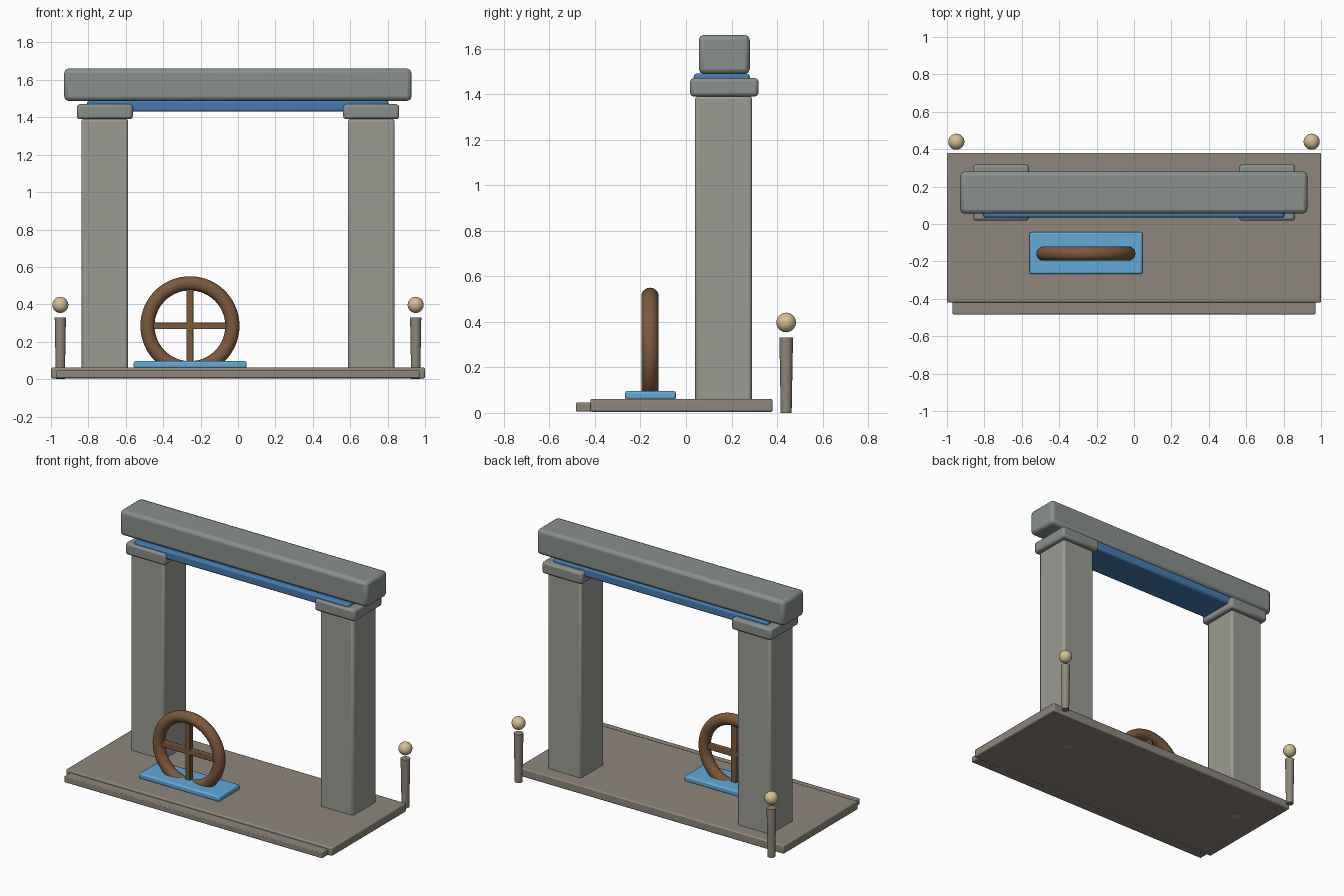
import bpy
from math import pi, radians

if "Cube" in bpy.data.objects:
    bpy.data.objects.remove(bpy.data.objects["Cube"])


def material(name, rgb):
    m = bpy.data.materials.new(name)
    m.diffuse_color = (*rgb, 1)
    m.use_nodes = True
    m.node_tree.nodes["Principled BSDF"].inputs["Base Color"].default_value = m.diffuse_color
    return m


SLATE = material("slate", (0.25, 0.28, 0.26))
STONE = material("stone", (0.33, 0.33, 0.29))
PAVING = material("paving", (0.27, 0.24, 0.20))
BLUE = material("blue", (0.06, 0.20, 0.44))
LIGHT_BLUE = material("light_blue", (0.12, 0.40, 0.68))
WOOD = material("wood", (0.20, 0.10, 0.045))
CREAM = material("cream", (0.66, 0.52, 0.30))


def finish(name, mat, angle=35):
    ob = bpy.context.object
    ob.name = name
    ob.data.materials.append(mat)
    bpy.ops.object.shade_smooth_by_angle(angle=radians(angle))
    return ob


def box(name, mat, x, y, z, bevel=0.01):
    """Rounded box from (min, max) ranges."""
    bpy.ops.mesh.primitive_cube_add(
        size=1, location=[(a + b) / 2 for a, b in (x, y, z)])
    ob = bpy.context.object
    ob.scale = [b - a for a, b in (x, y, z)]
    bpy.ops.object.transform_apply(location=False, rotation=False, scale=True)
    finish(name, mat)
    if bevel:
        mod = ob.modifiers.new("Bevel", "BEVEL")
        mod.width = bevel
        mod.segments = 2
    return ob


# Platform and front step
box("platform", PAVING, (-1, 1), (-0.42, 0.38), (0.004, 0.062), 0.008)
box("front_step", PAVING, (-0.97, 0.97), (-0.483, -0.40), (0.006, 0.046), 0.005)

# Pillars with caps, and the rear posts with ball tops
for side, s in (("left", -1), ("right", 1)):
    cx = 0.712 * s
    box(side + "_pillar", STONE, (cx - 0.125, cx + 0.125), (0.04, 0.29), (0.004, 1.392), 0.014)
    box(side + "_cap", SLATE, (cx - 0.15, cx + 0.15), (0.018, 0.318), (1.39, 1.47), 0.015)

    bpy.ops.mesh.primitive_cone_add(vertices=24, radius1=0.024, radius2=0.03,
                                    depth=0.33, location=(0.95 * s, 0.44, 0.165))
    finish(side + "_post", PAVING)
    bpy.ops.mesh.primitive_uv_sphere_add(segments=32, ring_count=16, radius=0.043,
                                         location=(0.95 * s, 0.44, 0.397))
    finish(side + "_post_ball", CREAM, 60)

# Lintel and the blue strip beneath it
box("lintel", SLATE, (-0.929, 0.927), (0.056, 0.28), (1.488, 1.66), 0.022)
box("lintel_strip", BLUE, (-0.806, 0.804), (0.034, 0.28), (1.43, 1.49), 0.012)

# Wheel on its plate
WX, WY, WZ = -0.257, -0.158, 0.285
box("wheel_plate", LIGHT_BLUE, (-0.558, 0.046), (-0.268, -0.044), (0.058, 0.096), 0.01)
bpy.ops.mesh.primitive_torus_add(major_segments=64, minor_segments=20,
                                 major_radius=0.227, minor_radius=0.038,
                                 location=(WX, WY, WZ), rotation=(pi / 2, 0, 0))
finish("wheel_rim", WOOD, 60)
box("wheel_spoke_horizontal", WOOD, (WX - 0.21, WX + 0.21),
    (WY - 0.018, WY + 0.018), (WZ - 0.018, WZ + 0.018), 0.004)
box("wheel_spoke_vertical", WOOD, (WX - 0.018, WX + 0.018),
    (WY - 0.018, WY + 0.018), (WZ - 0.21, WZ + 0.21), 0.004)
